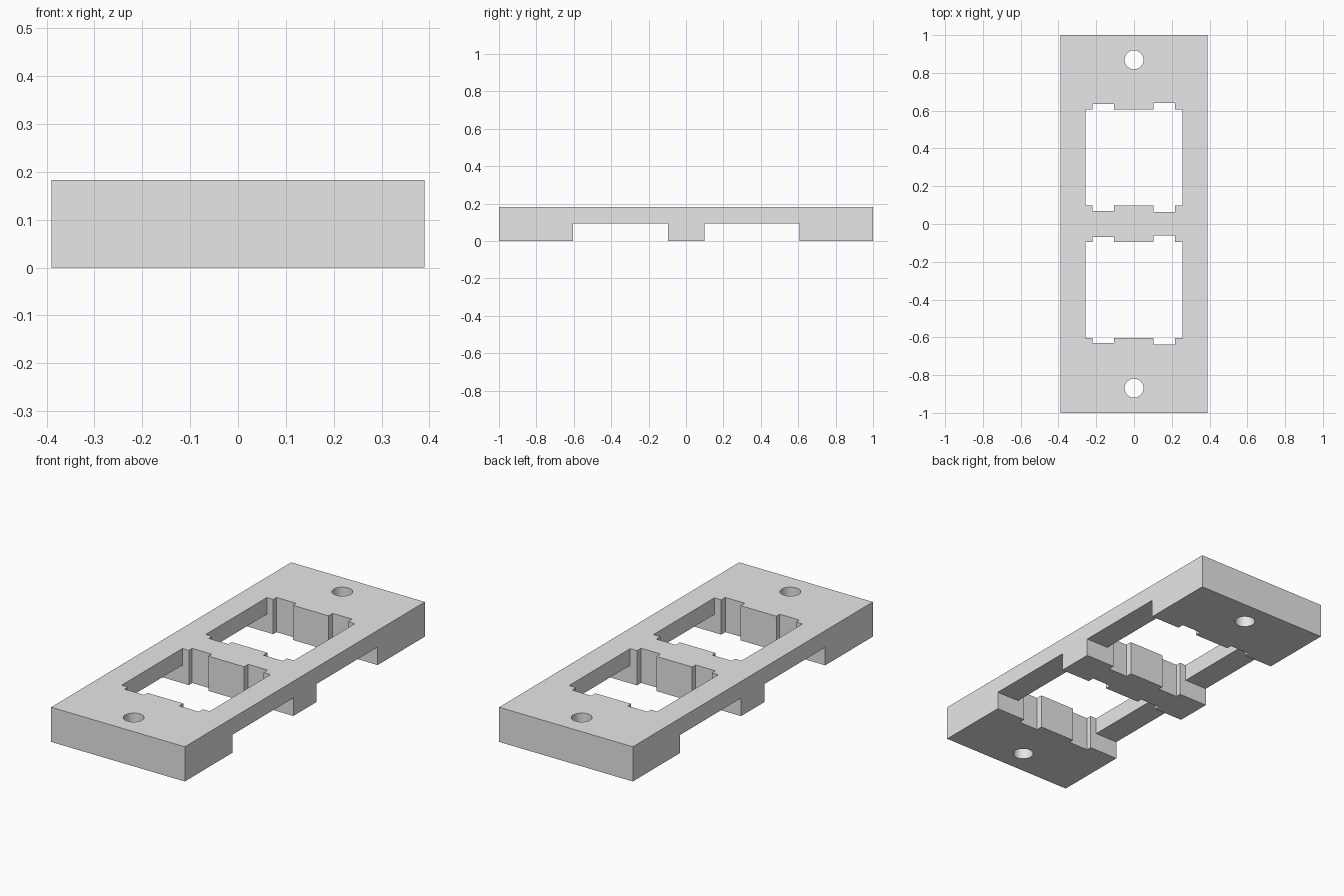
import bpy
import bmesh

cube = bpy.data.objects.get("Cube")
if cube:
    bpy.data.objects.remove(cube, do_unlink=True)

HALF_X, HEIGHT, RAIL_Z = 0.39, 0.183, 0.095
HOLE_Y, HOLE_R = 0.869, 0.05

grey = bpy.data.materials.new("light grey")
grey.use_nodes = True
colour = (0.8, 0.8, 0.8, 1)
grey.diffuse_color = colour
grey.node_tree.nodes["Principled BSDF"].inputs["Base Color"].default_value = colour


def prism(name, points, z0, z1):
    """Extrude a counter-clockwise outline from z0 to z1."""
    bm = bmesh.new()
    face = bm.faces.new([bm.verts.new((x, y, z0)) for x, y in points])
    top = bmesh.ops.extrude_face_region(bm, geom=[face])
    verts = [v for v in top["geom"] if isinstance(v, bmesh.types.BMVert)]
    bmesh.ops.translate(bm, verts=verts, vec=(0, 0, z1 - z0))
    bmesh.ops.recalc_face_normals(bm, faces=bm.faces)
    mesh = bpy.data.meshes.new(name)
    bm.to_mesh(mesh)
    bm.free()
    mesh.materials.append(grey)
    obj = bpy.data.objects.new(name, mesh)
    bpy.context.collection.objects.link(obj)
    return obj


def rectangle(x, y0, y1):
    return [(-x, y0), (x, y0), (x, y1), (-x, y1)]


def cut(target, cutter):
    cutter.hide_render = True
    mod = target.modifiers.new("cut", "BOOLEAN")
    mod.operation, mod.solver, mod.object = "DIFFERENCE", "EXACT", cutter
    bpy.context.view_layer.objects.active = target
    bpy.ops.object.modifier_apply(modifier=mod.name)
    bpy.data.objects.remove(cutter, do_unlink=True)


def window_outline(y0, y1):
    """Rectangular opening with two clip notches at each end."""
    w, left, right = 0.257, 0.028, 0.034
    low = [(-w, 0), (-0.22, 0), (-0.22, left), (-0.105, left), (-0.105, 0),
           (0.103, 0), (0.103, right), (0.217, right), (0.217, 0), (w, 0)]
    return ([(x, y0 - d) for x, d in low]
            + [(x, y1 + d) for x, d in reversed(low)])


# Mounting plate
plate = prism("mounting_plate", rectangle(HALF_X, -1, 1), 0, HEIGHT)

# Underside channels and notched windows
for y0, y1 in ((-0.603, -0.096), (0.098, 0.607)):
    cut(plate, prism("channel_cutter", rectangle(0.5, y0, y1), -0.1, RAIL_Z))
    cut(plate, prism("window_cutter", window_outline(y0, y1), -0.1, 0.3))

# Screw holes
for y in (-HOLE_Y, HOLE_Y):
    bpy.ops.mesh.primitive_cylinder_add(vertices=48, radius=HOLE_R, depth=1,
                                        location=(0, y, 0))
    hole = bpy.context.object
    hole.data.materials.append(grey)
    cut(plate, hole)

bpy.ops.object.select_all(action="DESELECT")
plate.select_set(True)
bpy.context.view_layer.objects.active = plate
bpy.ops.object.shade_smooth_by_angle(angle=0.5)
